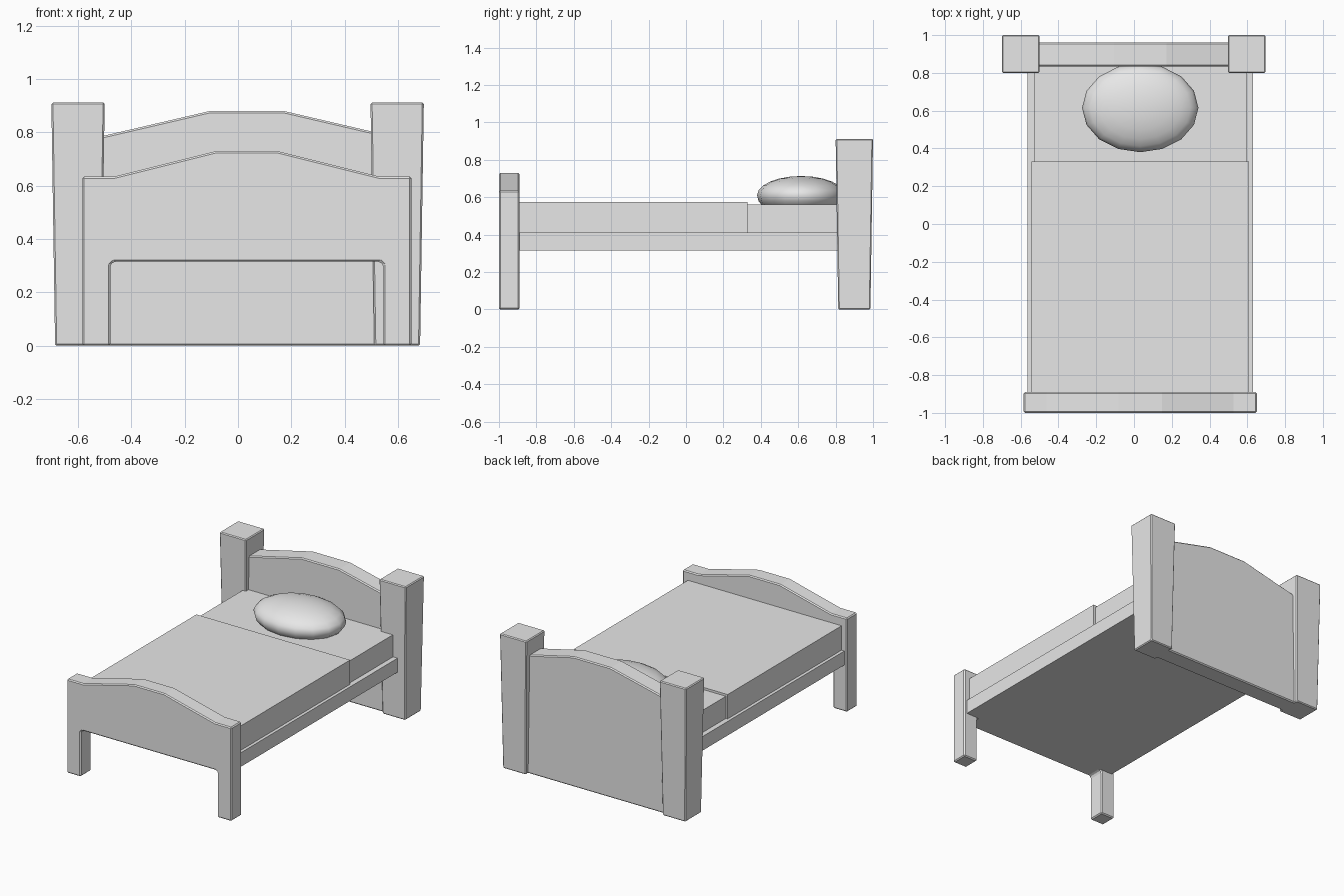
import bpy, bmesh
from mathutils import Vector

cube = bpy.data.objects.get("Cube")
if cube:
    bpy.data.objects.remove(cube, do_unlink=True)

# The single plain colour
grey = bpy.data.materials.new("plain grey")
grey.use_nodes = True
colour = (0.8, 0.8, 0.8, 1)
grey.diffuse_color = colour
grey.node_tree.nodes["Principled BSDF"].inputs["Base Color"].default_value = colour

MID = 0.033  # centre line of boards and mattress


def finish(name, bm, bevel=0):
    bmesh.ops.recalc_face_normals(bm, faces=bm.faces)
    mesh = bpy.data.meshes.new(name)
    bm.to_mesh(mesh)
    bm.free()
    mesh.materials.append(grey)
    obj = bpy.data.objects.new(name, mesh)
    bpy.context.collection.objects.link(obj)
    if bevel:
        mod = obj.modifiers.new("soft edges", 'BEVEL')
        mod.width = bevel
        mod.segments = 1
        mod.limit_method = 'ANGLE'
        mod.angle_limit = 0.7
    return obj


def box(name, x0, x1, y0, y1, z0, z1, bevel=0, taper=1):
    """Box between limits; taper scales its bottom about its own centre."""
    bm = bmesh.new()
    bmesh.ops.create_cube(bm, size=1)
    for v in bm.verts:
        s = taper if v.co.z < 0 else 1
        v.co = Vector(((x0 + x1) / 2 + v.co.x * s * (x1 - x0),
                       (y0 + y1) / 2 + v.co.y * s * (y1 - y0),
                       z0 if v.co.z < 0 else z1))
    return finish(name, bm, bevel)


def board(name, half_profile, y0, y1):
    """Symmetric outline (half width, height) extruded from y0 to y1."""
    outline = half_profile + [(-x, z) for x, z in reversed(half_profile)]
    bm = bmesh.new()
    face = bm.faces.new([bm.verts.new((MID + x, y0, z)) for x, z in outline])
    ext = bmesh.ops.extrude_face_region(bm, geom=[face])
    verts = [g for g in ext["geom"] if isinstance(g, bmesh.types.BMVert)]
    bmesh.ops.translate(bm, verts=verts, vec=(0, y1 - y0, 0))
    return finish(name, bm, 0.007)


# Headboard posts, narrowing to the floor
for side, x in (("left", 0.597), ("right", -0.6)):
    box(side + "_headboard_post", x - 0.1, x + 0.1, 0.8, 1.0, 0, 0.912,
        bevel=0.006, taper=0.86)

# Arched boards
board("headboard", [(0.56, 0), (0.56, 0.782), (0.14, 0.88)], 0.835, 0.96)
board("footboard", [(0.5, 0.315), (0.512, 0.303), (0.512, 0), (0.617, 0),
                    (0.617, 0.635), (0.495, 0.635), (0.115, 0.73)], -1.0, -0.89)

# Base, mattress and blanket
box("bed_base", MID - 0.597, MID + 0.597, -0.9, 0.84, 0.315, 0.41)
box("mattress", MID - 0.563, MID + 0.563, 0.3, 0.84, 0.4, 0.56)
box("blanket", MID - 0.576, MID + 0.576, -0.9, 0.33, 0.405, 0.575)

# Pillow, rounder above than below
bm = bmesh.new()
bmesh.ops.create_uvsphere(bm, u_segments=16, v_segments=12, radius=1)
for v in bm.verts:
    v.co = Vector((MID + v.co.x * 0.308, 0.615 + v.co.y * 0.235,
                   0.61 + v.co.z * (0.103 if v.co.z > 0 else 0.12)))
pillow = finish("pillow", bm)
for p in pillow.data.polygons:
    p.use_smooth = True
